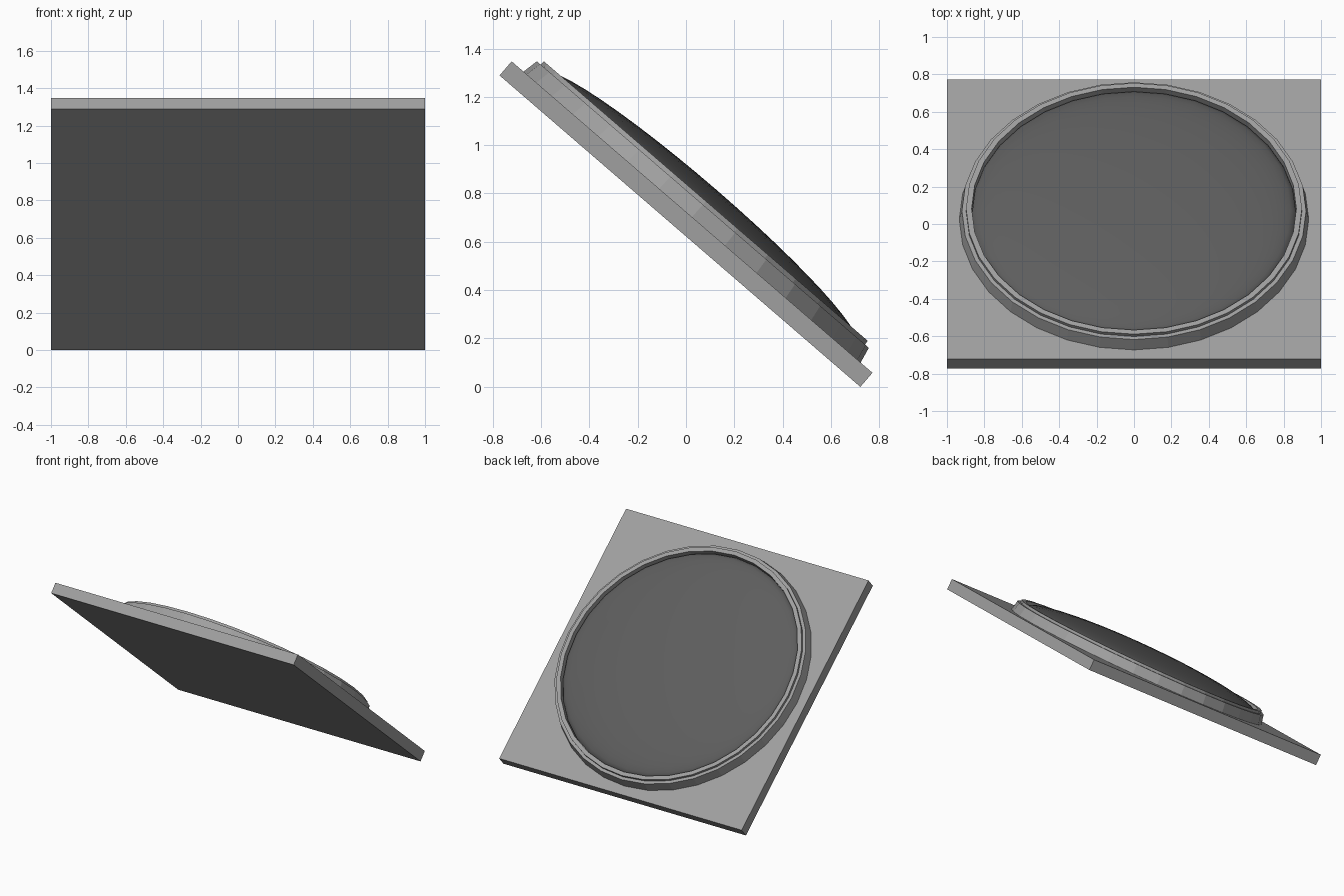
import bpy, bmesh, math
from mathutils import Matrix

if "Cube" in bpy.data.objects:
    bpy.data.objects.remove(bpy.data.objects["Cube"])

TILT = math.radians(-40.8)   # panel slopes down toward the back
SQUASH = 0.9875              # slight flattening along the slope
PLACE = Matrix.Translation((0, 0, 0.673)) @ Matrix.Rotation(TILT, 4, 'X')
SEGMENTS = 32


def material(name, value):
    mat = bpy.data.materials.new(name)
    mat.diffuse_color = (value, value, value, 1)
    mat.use_nodes = True
    mat.node_tree.nodes["Principled BSDF"].inputs["Base Color"].default_value = mat.diffuse_color
    return mat


def finish(name, bm, mat):
    bmesh.ops.recalc_face_normals(bm, faces=bm.faces)
    mesh = bpy.data.meshes.new(name)
    bm.to_mesh(mesh)
    bm.free()
    mesh.materials.append(mat)
    obj = bpy.data.objects.new(name, mesh)
    bpy.context.collection.objects.link(obj)
    obj.matrix_world = PLACE
    return obj


def lathe(name, profile, mat, closed=False):
    """Spin (radius, height) points around the panel normal."""
    bm = bmesh.new()
    pts = [bm.verts.new((r, 0, z)) for r, z in profile]
    edges = [bm.edges.new(pair) for pair in zip(pts, pts[1:])]
    if closed:
        edges.append(bm.edges.new((pts[-1], pts[0])))
    bmesh.ops.spin(bm, geom=pts + edges, cent=(0, 0, 0), axis=(0, 0, 1),
                   angle=math.tau, steps=SEGMENTS, use_duplicate=False)
    bmesh.ops.remove_doubles(bm, verts=bm.verts, dist=1e-4)
    bmesh.ops.scale(bm, vec=(1, SQUASH, 1), verts=bm.verts)
    return finish(name, bm, mat)


light_grey = material("light grey", 0.35)
dark_grey = material("dark grey", 0.11)

# Square backing plate
bm = bmesh.new()
bmesh.ops.create_cube(bm, size=1)
bmesh.ops.scale(bm, vec=(2, 2 * SQUASH, 0.077), verts=bm.verts)
finish("backing_plate", bm, light_grey)

# Stepped round bezel
lathe("bezel_ring", [(0.935, 0.035), (0.92, 0.107), (0.898, 0.107),
                     (0.898, 0.126), (0.868, 0.126), (0.868, 0.035)],
      light_grey, closed=True)

# Shallow domed lens seated inside the bezel
arc = [(0.866 * math.cos(a), 0.088 + 0.102 * math.sin(a))
       for a in (math.radians(90 * i / 12) for i in range(12))]
lens = lathe("domed_lens", arc + [(0, 0.19)], dark_grey)
for poly in lens.data.polygons:
    poly.use_smooth = True
